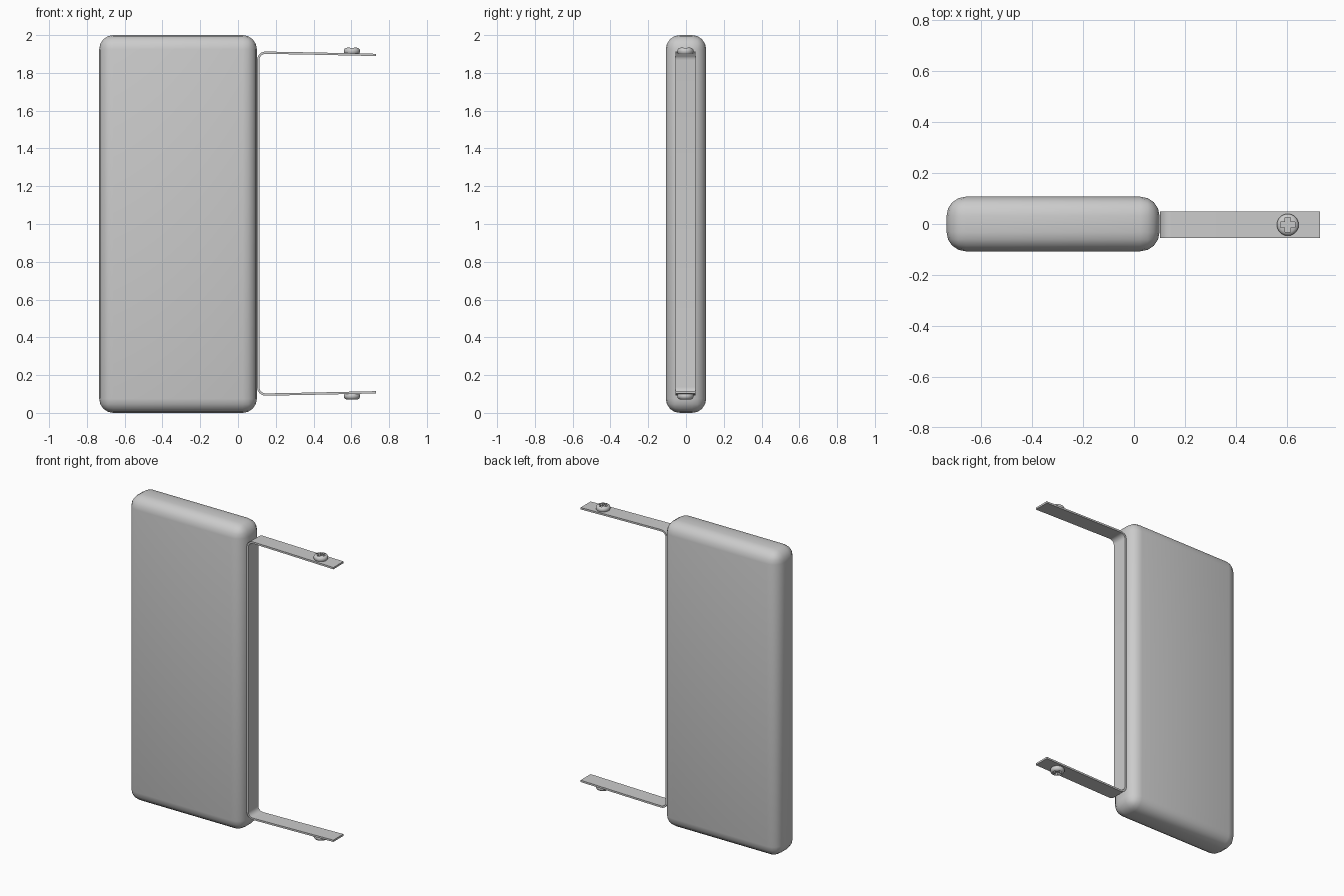
import bpy, bmesh, math

if "Cube" in bpy.data.objects:
    bpy.data.objects.remove(bpy.data.objects["Cube"])

MID_Z = 1.002      # height the bracket and screws are mirrored about
STRIP_Y = -0.003   # centre line of the bracket


def new_object(name, bm, location=(0, 0, 0)):
    mesh = bpy.data.meshes.new(name)
    bm.normal_update()
    bm.to_mesh(mesh)
    bm.free()
    ob = bpy.data.objects.new(name, mesh)
    bpy.context.collection.objects.link(ob)
    ob.location = location
    return ob


def finish(ob, angle):
    bpy.ops.object.select_all(action='DESELECT')
    bpy.context.view_layer.objects.active = ob
    ob.select_set(True)
    bpy.ops.object.convert(target='MESH')
    bpy.ops.object.shade_smooth_by_angle(angle=math.radians(angle))


# Rounded slab body
bm = bmesh.new()
bmesh.ops.create_cube(bm, size=1)
bmesh.ops.scale(bm, vec=(0.835, 0.214, 2.0), verts=bm.verts)
bmesh.ops.bevel(bm, geom=bm.edges[:], offset=0.075, segments=4,
                profile=0.5, affect='EDGES', clamp_overlap=True)
body = new_object("body", bm, (-0.3175, 0, 1.0))
finish(body, 50)

# U-shaped bracket: outer path (x, z from the middle), rounded corner, mirrored
R = 0.045
half = [(0.73, 0.899), (0.41, 0.906)]
for i in range(7):
    a = math.radians(90 + 15 * i)
    half.append((0.101 + R + R * math.cos(a), 0.911 - R + R * math.sin(a)))
path = half + [(x, -z) for x, z in reversed(half)]
bm = bmesh.new()
rows = [[bm.verts.new((x, STRIP_Y + s * 0.052, z)) for s in (-1, 1)]
        for x, z in path]
for a, b in zip(rows, rows[1:]):
    bm.faces.new((a[0], b[0], b[1], a[1]))
bracket = new_object("bracket", bm, (0, 0, MID_Z))
sol = bracket.modifiers.new("Thickness", 'SOLIDIFY')
sol.thickness = 0.012
sol.offset = 1
sol.use_even_offset = True
finish(bracket, 30)

# Screw head: lathed pan profile standing on the arm
profile = [(0, -0.003), (0.038, -0.003), (0.043, 0.006), (0.043, 0.016),
           (0.038, 0.025), (0.030, 0.029), (0, 0.031)]
bm = bmesh.new()
pts = [bm.verts.new((r, 0, z + 0.902)) for r, z in profile]
edges = [bm.edges.new(p) for p in zip(pts, pts[1:])]
bmesh.ops.spin(bm, geom=pts + edges, cent=(0, 0, 0), axis=(0, 0, 1),
               angle=math.tau, steps=32, use_merge=False)
bmesh.ops.remove_doubles(bm, verts=bm.verts, dist=1e-5)
bmesh.ops.recalc_face_normals(bm, faces=bm.faces)
SCREW_LOC = (0.603, STRIP_Y, MID_Z)
screws = new_object("screws", bm, SCREW_LOC)

# Cross-shaped recess cutter
w, l = 0.010, 0.029
quarter = [(l, -w), (l, w), (w, w)]
bm = bmesh.new()
cross = []
for k in range(4):
    c, s = round(math.cos(k * math.pi / 2)), round(math.sin(k * math.pi / 2))
    cross += [bm.verts.new((x * c - y * s, x * s + y * c, 0.917)) for x, y in quarter]
base = bm.faces.new(cross)
ext = bmesh.ops.extrude_face_region(bm, geom=[base], use_keep_orig=True)
top = [v for v in ext["geom"] if isinstance(v, bmesh.types.BMVert)]
bmesh.ops.translate(bm, vec=(0, 0, 0.04), verts=top)
bmesh.ops.recalc_face_normals(bm, faces=bm.faces)
cutter = new_object("recess_cutter", bm, SCREW_LOC)
cutter.hide_render = True

cut = screws.modifiers.new("Recess", 'BOOLEAN')
cut.operation = 'DIFFERENCE'
cut.solver = 'EXACT'
cut.object = cutter
mir = screws.modifiers.new("Mirror", 'MIRROR')
mir.use_axis = (False, False, True)
mir.use_mirror_merge = False
bpy.context.view_layer.update()
finish(screws, 35)
bpy.data.objects.remove(cutter)
